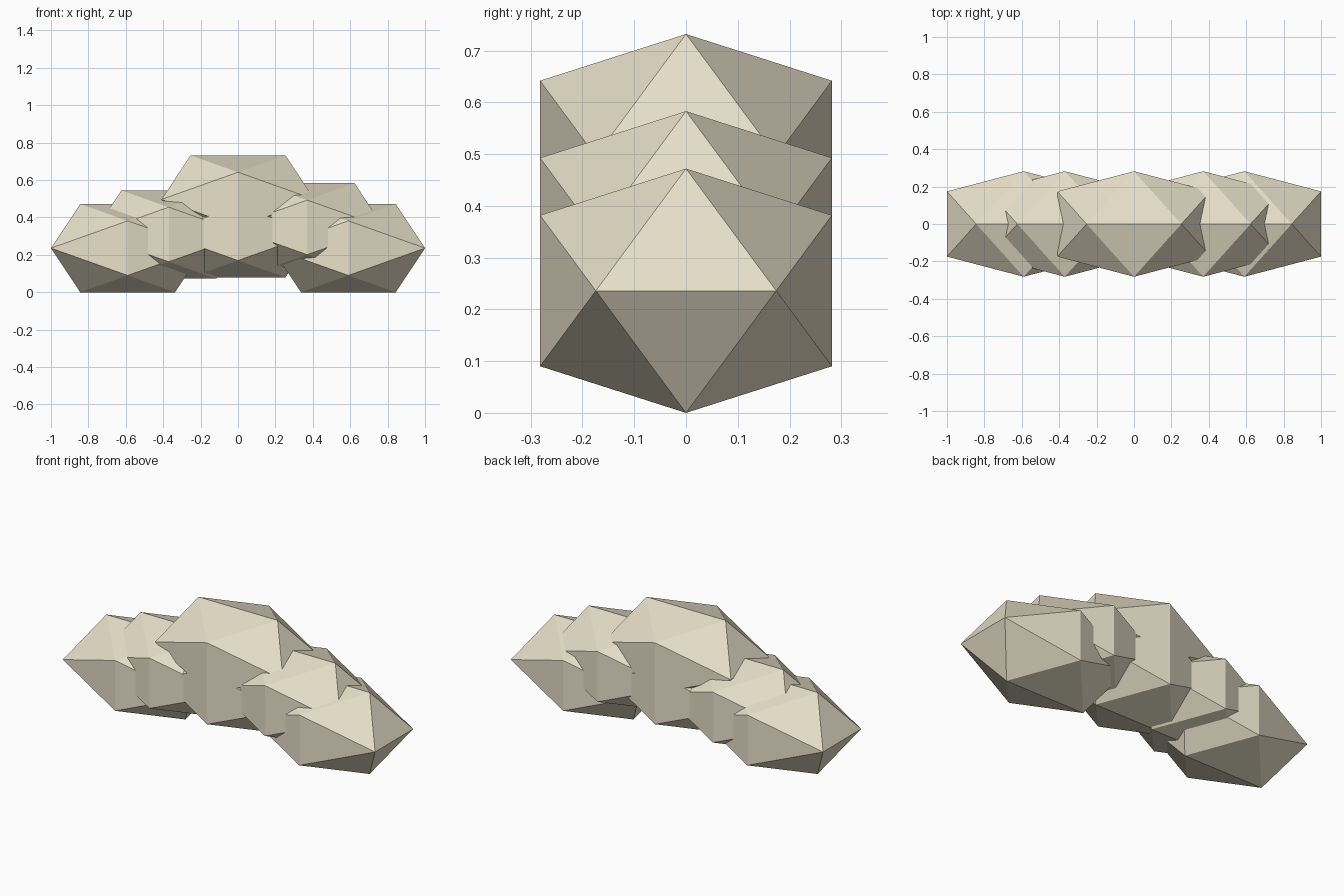
import bpy, bmesh, math

if "Cube" in bpy.data.objects:
    bpy.data.objects.remove(bpy.data.objects["Cube"])

PHI = (1 + math.sqrt(5)) / 2
HALF = (0.41, 0.282, 0.236)  # half-extents shared by every puff

cream = bpy.data.materials.new("warm cream")
cream.diffuse_color = (0.80, 0.74, 0.58, 1)
cream.use_nodes = True
cream.node_tree.nodes["Principled BSDF"].inputs["Base Color"].default_value = cream.diffuse_color


def puff(name, x, z):
    """Flat-faced icosahedron with its edges aligned to the axes."""
    bm = bmesh.new()
    for a in (-1, 1):
        for b in (-1, 1):
            for p in ((a, 0, b * PHI), (a * PHI, b, 0), (0, a * PHI, b)):
                bm.verts.new([c * h / PHI for c, h in zip(p, HALF)])
    bmesh.ops.convex_hull(bm, input=bm.verts)
    bmesh.ops.recalc_face_normals(bm, faces=bm.faces)
    mesh = bpy.data.meshes.new(name)
    bm.to_mesh(mesh)
    bm.free()
    mesh.materials.append(cream)
    obj = bpy.data.objects.new(name, mesh)
    obj.location = (x, 0, z)
    bpy.context.collection.objects.link(obj)


# Low outer puffs
for side, s in (("left", -1), ("right", 1)):
    puff(side + "_end_puff", s * 0.59, 0.236)

# Inner puffs at slightly different heights
puff("left_inner_puff", -0.37, 0.309)
puff("right_inner_puff", 0.37, 0.347)

# Stacked centre puffs
puff("centre_lower_puff", 0, 0.316)
puff("centre_upper_puff", 0, 0.496)
